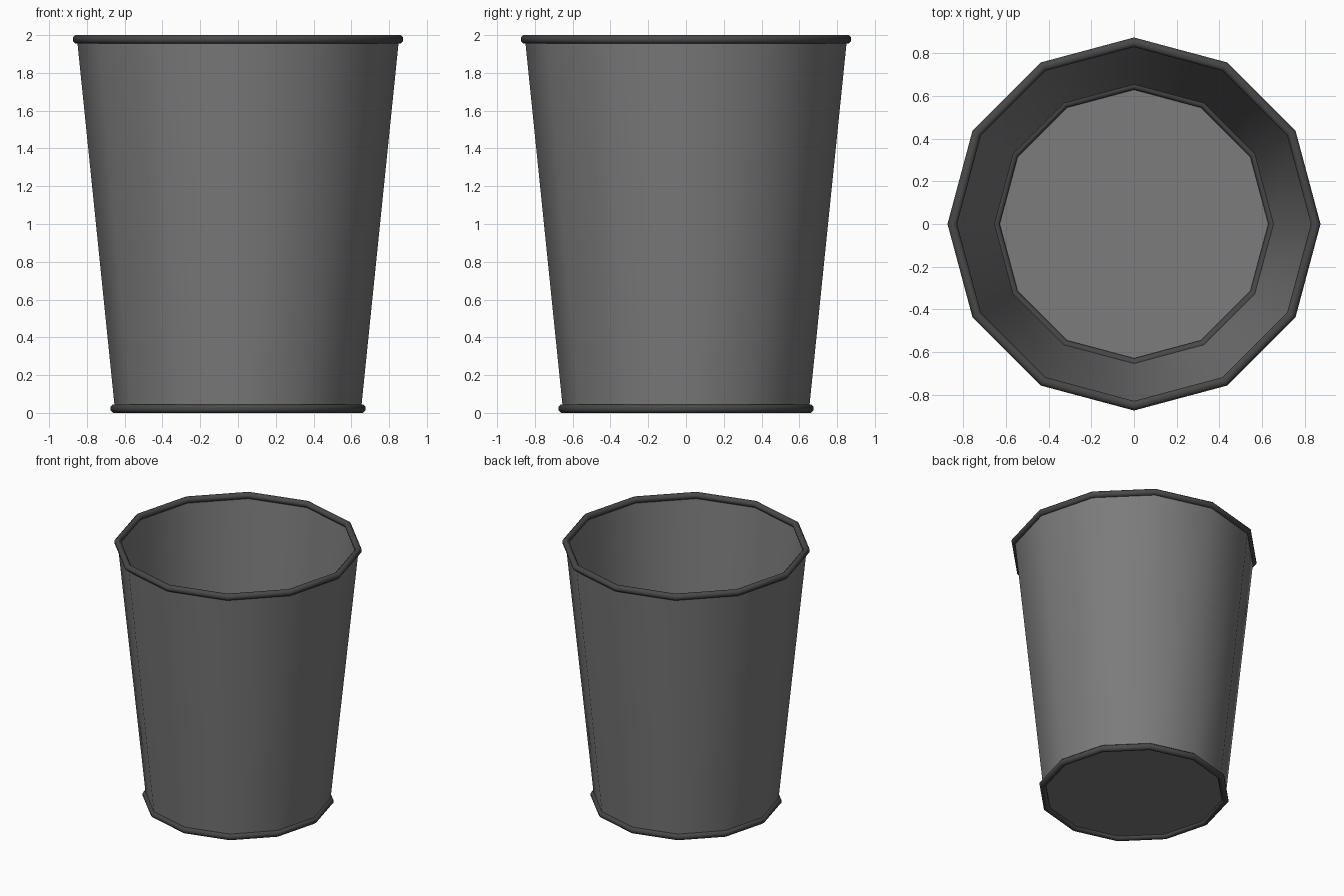
import bpy
import math

SIDES = 12
TUBE_SIDES = 8
TUBE = 0.0225
HEIGHT = 2.0
BOTTOM_RADIUS, TOP_RADIUS = 0.652, 0.852

cube = bpy.data.objects.get("Cube")
if cube:
    bpy.data.objects.remove(cube, do_unlink=True)


def make_material(name, value):
    mat = bpy.data.materials.new(name)
    mat.use_nodes = True
    colour = (value, value, value, 1)
    mat.diffuse_color = colour
    mat.node_tree.nodes["Principled BSDF"].inputs["Base Color"].default_value = colour
    return mat


def lathe(name, profile, mat, closed=False, floor=False):
    """Spin a (radius, z) profile around the z axis."""
    verts, faces = [], []
    for r, z in profile:
        for i in range(SIDES):
            a = math.tau * i / SIDES
            verts.append((r * math.cos(a), r * math.sin(a), z))
    n = len(profile)
    for j in range(n if closed else n - 1):
        low, high = j * SIDES, (j + 1) % n * SIDES
        for i in range(SIDES):
            k = (i + 1) % SIDES
            faces.append((low + i, low + k, high + k, high + i))
    if floor:
        faces.append(tuple(reversed(range(SIDES))))
    mesh = bpy.data.meshes.new(name)
    mesh.from_pydata(verts, [], faces)
    mesh.materials.append(mat)
    obj = bpy.data.objects.new(name, mesh)
    bpy.context.collection.objects.link(obj)
    bpy.ops.object.select_all(action="DESELECT")
    obj.select_set(True)
    bpy.context.view_layer.objects.active = obj
    bpy.ops.object.shade_smooth_by_angle(angle=math.radians(60))
    return obj


def ring(name, radius, z, mat):
    """Faceted tube with flat top, bottom and sides."""
    size = TUBE / math.cos(math.pi / TUBE_SIDES)
    angles = [math.tau * (i + 0.5) / TUBE_SIDES for i in range(TUBE_SIDES)]
    profile = [(radius + size * math.cos(a), z + size * math.sin(a)) for a in angles]
    return lathe(name, profile, mat, closed=True)


body_grey = make_material("mid grey", 0.2)
rim_grey = make_material("dark grey", 0.065)

# Tapered open shell with its floor
lathe("bin_body", [(BOTTOM_RADIUS, TUBE), (TOP_RADIUS, HEIGHT - TUBE)], body_grey, floor=True)

# Rolled rings at the mouth and the foot
ring("top_rim", TOP_RADIUS, HEIGHT - TUBE, rim_grey)
ring("bottom_rim", BOTTOM_RADIUS, TUBE, rim_grey)
